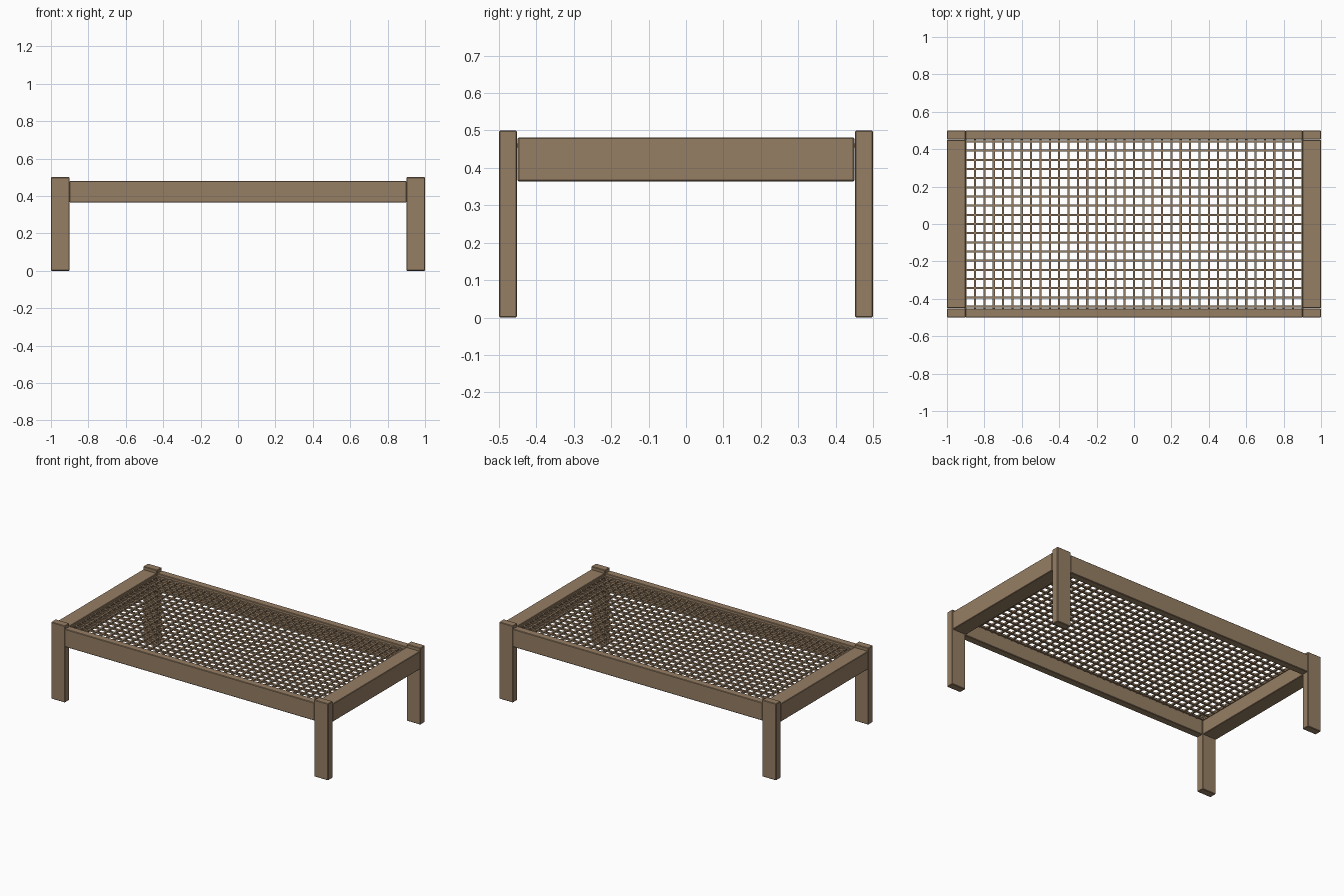
import bpy, bmesh
from mathutils import Matrix, Vector

if "Cube" in bpy.data.objects:
    bpy.data.objects.remove(bpy.data.objects["Cube"])

wood = bpy.data.materials.new("brown wood")
wood.diffuse_color = (0.305, 0.209, 0.127, 1)
wood.use_nodes = True
wood.node_tree.nodes["Principled BSDF"].inputs["Base Color"].default_value = wood.diffuse_color


def boxes(name, items, bevel=0.0):
    """One object made of axis-aligned boxes given as (centre, size)."""
    bm = bmesh.new()
    for c, s in items:
        bmesh.ops.create_cube(bm, size=1, matrix=Matrix.Translation(c) @ Matrix.Diagonal((*s, 1)))
    me = bpy.data.meshes.new(name)
    bm.to_mesh(me)
    bm.free()
    me.materials.append(wood)
    ob = bpy.data.objects.new(name, me)
    bpy.context.collection.objects.link(ob)
    if bevel:
        m = ob.modifiers.new("edge bevel", 'BEVEL')
        m.width, m.segments = bevel, 1
    return ob


# Four corner legs
for sx, xn in ((-1, "left"), (1, "right")):
    for sy, yn in ((-1, "front"), (1, "back")):
        boxes(f"{yn}_{xn}_leg", [(Vector((sx * 0.95, sy * 0.476, 0.25)), (0.1, 0.048, 0.5))], 0.003)

# Long side rails and end rails
for s, n in ((-1, "front"), (1, "back")):
    boxes(f"{n}_rail", [(Vector((0, s * 0.476, 0.4225)), (1.8, 0.048, 0.117))], 0.003)
for s, n in ((-1, "left"), (1, "right")):
    boxes(f"{n}_rail", [(Vector((s * 0.95, 0, 0.4225)), (0.1, 0.9, 0.117))], 0.003)

# Woven lattice of thin strands inside the frame
Z, T = 0.46, 0.011
boxes("long_strands", [(Vector((0, i * 0.049, Z)), (1.8, T, T)) for i in range(-9, 10)])
boxes("cross_strands", [(Vector((i * 0.05, 0, Z)), (T, 0.91, T * 0.98)) for i in range(-18, 19)])
